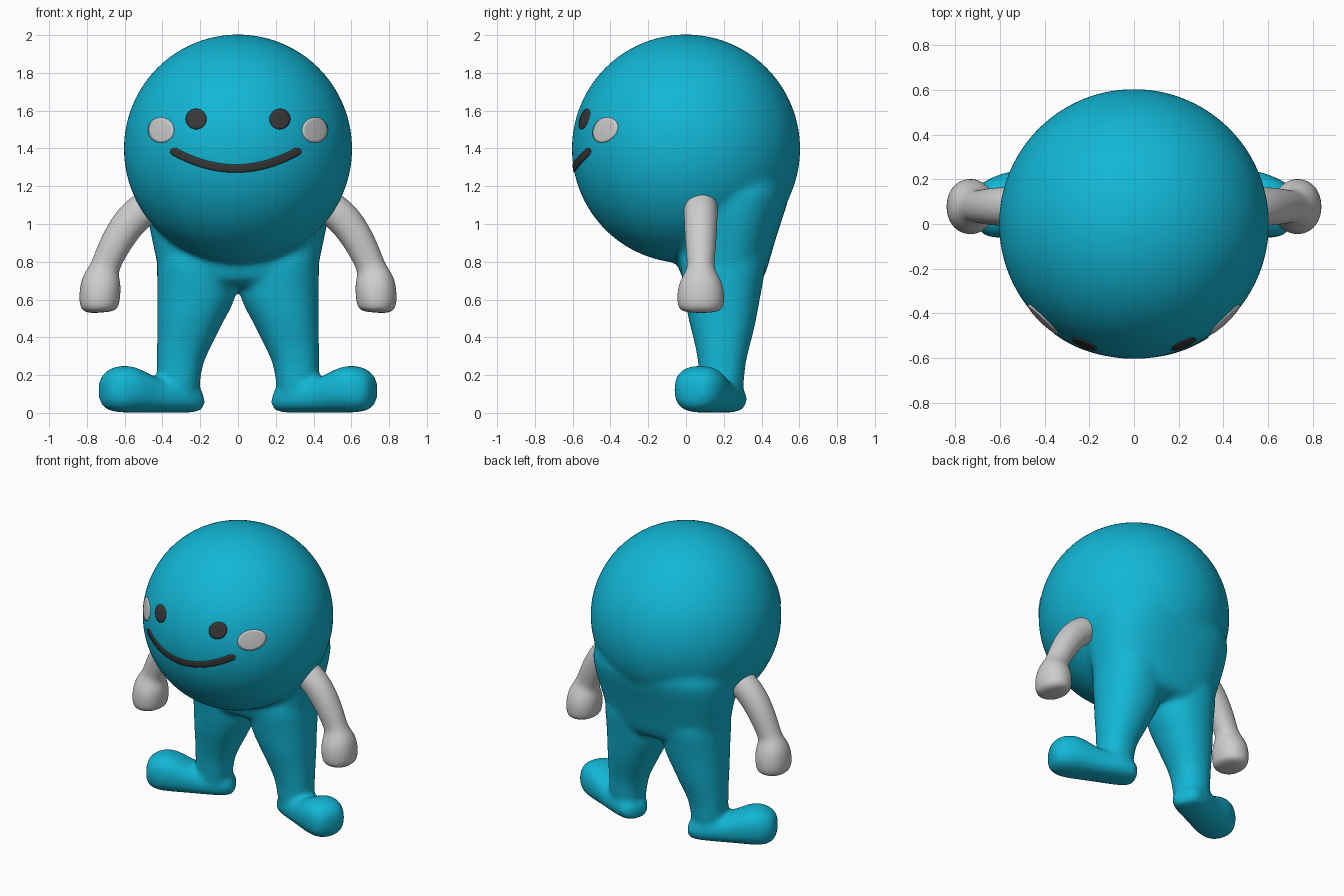
import bpy, bmesh
from math import sin, cos, pi, copysign, sqrt
from mathutils import Vector, Matrix

if "Cube" in bpy.data.objects:
    bpy.data.objects.remove(bpy.data.objects["Cube"], do_unlink=True)


def material(name, rgb):
    m = bpy.data.materials.new(name)
    m.use_nodes = True
    color = (*rgb, 1)
    m.diffuse_color = color
    node = next(n for n in m.node_tree.nodes if n.type == 'BSDF_PRINCIPLED')
    node.inputs["Base Color"].default_value = color
    node.inputs["Roughness"].default_value = 0.6
    return m


TEAL = material("teal skin", (0.006, 0.47, 0.67))
GREY = material("light grey", (0.61, 0.61, 0.61))
DARK = material("charcoal", (0.04, 0.04, 0.04))


def finish(bm, name, mat):
    mesh = bpy.data.meshes.new(name)
    bm.to_mesh(mesh)
    bm.free()
    mesh.materials.append(mat)
    mesh.shade_smooth()
    obj = bpy.data.objects.new(name, mesh)
    bpy.context.collection.objects.link(obj)
    return obj


def power(value, p):
    return copysign(abs(value) ** p, value)


def loft(bm, rings, squareness=2.0, segments=24):
    """Skin a closed solid over rings given as (centre, u axis, v axis)."""
    p = 2 / squareness
    loops = []
    for c, u, v in rings:
        angles = [2 * pi * i / segments for i in range(segments)]
        loops.append([bm.verts.new(c + u * power(cos(a), p) + v * power(sin(a), p))
                      for a in angles])
    for a, b in zip(loops, loops[1:]):
        for i in range(segments):
            j = (i + 1) % segments
            bm.faces.new((a[i], a[j], b[j], b[i]))
    bm.faces.new(loops[0])
    bm.faces.new(loops[-1])


def upright(rows, side=1):
    """Horizontal rings from rows of z, centre x, centre y, radius x, radius y."""
    return [(Vector((side * cx, cy, z)), Vector((rx, 0, 0)), Vector((0, ry, 0)))
            for z, cx, cy, rx, ry in rows]


# Body: head, torso, legs and feet fused into one smooth skin
bm = bmesh.new()
bmesh.ops.create_uvsphere(bm, u_segments=64, v_segments=40, radius=0.606,
                          matrix=Matrix.Translation((0, 0, 1.398)))
torso = [(1.3, 0, 0.2, 0.48, 0.36), (1.15, 0, 0.21, 0.5, 0.345),
         (1.0, 0, 0.215, 0.475, 0.285), (0.87, 0, 0.2, 0.445, 0.26),
         (0.76, 0, 0.195, 0.425, 0.235), (0.65, 0, 0.195, 0.39, 0.2)]
loft(bm, upright(torso), 2.5, 40)

leg = [(0.9, 0.22, 0.2, 0.22, 0.25), (0.75, 0.213, 0.195, 0.217, 0.225),
       (0.6, 0.217, 0.193, 0.213, 0.2), (0.5, 0.25, 0.192, 0.18, 0.183),
       (0.4, 0.272, 0.195, 0.158, 0.158), (0.27, 0.31, 0.19, 0.122, 0.124),
       (0.16, 0.315, 0.19, 0.116, 0.12), (0.05, 0.315, 0.19, 0.1, 0.1)]
# Foot rows: distance from ankle, half width, underside, top
foot = [(-0.13, 0.06, 0.02, 0.1), (-0.1, 0.1, 0, 0.14), (0, 0.122, 0, 0.17),
        (0.12, 0.12, 0, 0.175), (0.2, 0.13, 0, 0.215), (0.28, 0.142, 0, 0.255),
        (0.36, 0.136, 0, 0.252), (0.42, 0.105, 0.015, 0.22), (0.45, 0.06, 0.06, 0.18)]
for side in (1, -1):
    loft(bm, upright(leg, side), 2.2)
    forward = Vector((side * 0.917, -0.397, 0))
    across = Vector((side * 0.397, 0.917, 0))
    ankle = Vector((side * 0.31, 0.2, 0))
    loft(bm, [(ankle + forward * t + Vector((0, 0, (low + top) / 2)),
               across * w, Vector((0, 0, (top - low) / 2)))
              for t, w, low, top in foot], 2.5)
bmesh.ops.recalc_face_normals(bm, faces=bm.faces)
body = finish(bm, "body", TEAL)
body.modifiers.new("round", 'SUBSURF').levels = 1
body.modifiers["round"].render_levels = 1
fuse = body.modifiers.new("fuse", 'REMESH')
fuse.mode = 'VOXEL'
fuse.voxel_size = 0.016
fuse.use_smooth_shade = True
soften = body.modifiers.new("soften", 'SMOOTH')
soften.factor = 0.5
soften.iterations = 14

# Arms with mitten hands: x, z, radius in the front plane, radius in depth
arm = [(0.4, 1.14, 0.09, 0.09), (0.515, 1.07, 0.092, 0.09), (0.585, 1.0, 0.09, 0.088),
       (0.65, 0.895, 0.083, 0.082), (0.692, 0.805, 0.077, 0.073),
       (0.708, 0.76, 0.078, 0.073), (0.722, 0.71, 0.102, 0.105),
       (0.73, 0.65, 0.11, 0.125), (0.735, 0.575, 0.107, 0.125),
       (0.735, 0.543, 0.09, 0.11), (0.734, 0.53, 0.05, 0.06)]
for side, label in ((1, "left"), (-1, "right")):
    bm = bmesh.new()
    rings = []
    for i, (x, z, r, depth) in enumerate(arm):
        a, b = arm[max(i - 1, 0)], arm[min(i + 1, len(arm) - 1)]
        along = Vector((b[0] - a[0], 0, b[1] - a[1])).normalized()
        normal = Vector((-along.z * side, 0, along.x))
        rings.append((Vector((side * x, 0.078, z)), Vector((0, depth, 0)), normal * r))
    loft(bm, rings, 2.1)
    bmesh.ops.recalc_face_normals(bm, faces=bm.faces)
    obj = finish(bm, label + "_arm", GREY)
    sub = obj.modifiers.new("round", 'SUBSURF')
    sub.levels = sub.render_levels = 2


def face_plate(name, mat, nu, nv, shape):
    """Thin plate: shape(u, v) gives x and z, then it is laid on the head."""
    bm = bmesh.new()
    grid = [[bm.verts.new((x, -1, z)) for x, z in
             (shape(i / nu, j / nv) for j in range(nv + 1))] for i in range(nu + 1)]
    for i in range(nu):
        for j in range(nv):
            bm.faces.new((grid[i][j], grid[i + 1][j], grid[i + 1][j + 1], grid[i][j + 1]))
    bmesh.ops.remove_doubles(bm, verts=bm.verts, dist=0.0001)
    bm.normal_update()
    bmesh.ops.reverse_faces(bm, faces=[f for f in bm.faces if f.normal.y > 0])
    obj = finish(bm, name, mat)
    wrap = obj.modifiers.new("lay on head", 'SHRINKWRAP')
    wrap.target = body
    wrap.wrap_method = 'PROJECT'
    wrap.use_project_y = True
    wrap.use_positive_direction = True
    wrap.use_negative_direction = False
    thick = obj.modifiers.new("thickness", 'SOLIDIFY')
    thick.thickness = 0.0095
    thick.offset = 0


def disc(x, z, r):
    return lambda u, v: (x + r * v * cos(2 * pi * u), z + r * v * sin(2 * pi * u))


def smile(u, v):
    s = -cos(pi * u)
    half = 0.021 * sqrt(max(0, 1 - max(0, (abs(s) - 0.94) / 0.06) ** 2))
    slope = Vector((0.34, 0.22 * s)).normalized()
    offset = half * (2 * v - 1)
    return 0.342 * s - 0.012 - slope.y * offset, 1.294 + 0.1 * s * s + slope.x * offset


# Eyes, cheeks and mouth
for side, label in ((1, "left"), (-1, "right")):
    face_plate(label + "_eye", DARK, 32, 4, disc(side * 0.221, 1.555, 0.054))
    face_plate(label + "_cheek", GREY, 32, 5, disc(side * 0.406, 1.497, 0.067))
face_plate("mouth", DARK, 48, 4, smile)
